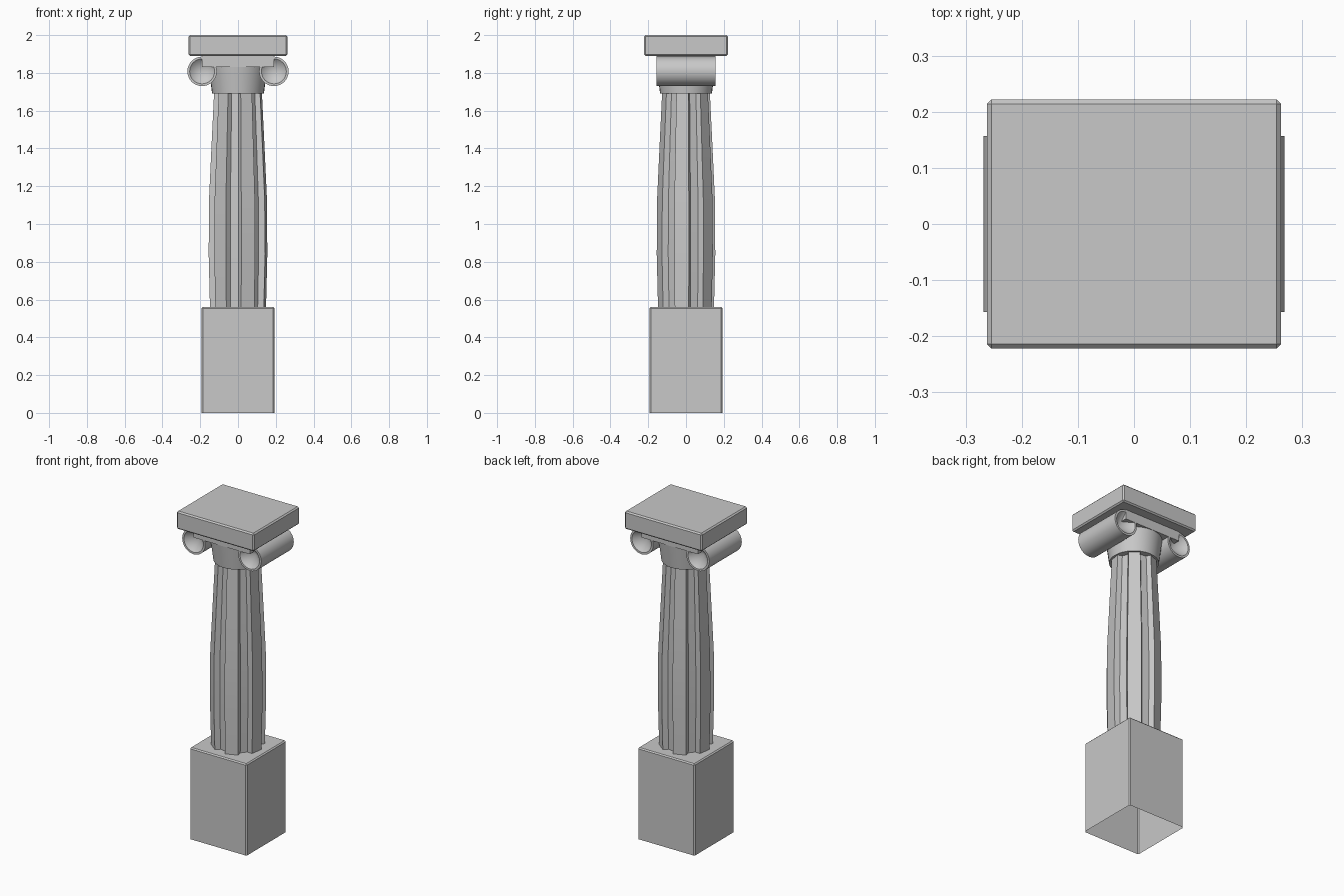
import bpy, bmesh
from math import sin, cos, pi, radians

if "Cube" in bpy.data.objects:
    bpy.data.objects.remove(bpy.data.objects["Cube"], do_unlink=True)

GREY = (0.58, 0.58, 0.58, 1)
stone = bpy.data.materials.new("grey_stone")
stone.use_nodes = True
stone.diffuse_color = GREY
stone.node_tree.nodes["Principled BSDF"].inputs["Base Color"].default_value = GREY


def finish(name, bm, smooth=False):
    bmesh.ops.recalc_face_normals(bm, faces=bm.faces)
    mesh = bpy.data.meshes.new(name)
    bm.to_mesh(mesh)
    bm.free()
    mesh.materials.append(stone)
    ob = bpy.data.objects.new(name, mesh)
    bpy.context.collection.objects.link(ob)
    if smooth:
        bpy.ops.object.select_all(action='DESELECT')
        ob.select_set(True)
        bpy.context.view_layer.objects.active = ob
        bpy.ops.object.shade_smooth_by_angle(angle=radians(30))
    return ob


def block(name, half_x, half_y, z0, z1, bevel=0, open_bottom=False):
    bm = bmesh.new()
    bmesh.ops.create_cube(bm, size=2)
    for v in bm.verts:
        v.co = (v.co.x * half_x, v.co.y * half_y, z1 if v.co.z > 0 else z0)
    bm.normal_update()
    if open_bottom:
        bottom = [f for f in bm.faces if f.normal.z < -0.9]
        bmesh.ops.delete(bm, geom=bottom, context='FACES')
    if bevel:
        edges = [e for e in bm.edges if not e.is_boundary]
        bmesh.ops.bevel(bm, geom=edges, offset=bevel, segments=1, affect='EDGES')
    return finish(name, bm)


def loft(name, outline, rings, caps=True):
    """Stack scaled copies of a unit outline; rings are (radius, height)."""
    bm = bmesh.new()
    loops = [[bm.verts.new((x * r, y * r, z)) for x, y in outline] for r, z in rings]
    n = len(outline)
    for a, b in zip(loops, loops[1:]):
        for i in range(n):
            j = (i + 1) % n
            bm.faces.new((a[i], a[j], b[j], b[i]))
    if caps:
        bm.faces.new(loops[0])
        bm.faces.new(loops[-1])
    bmesh.ops.remove_doubles(bm, verts=bm.verts, dist=1e-5)
    return finish(name, bm, smooth=True)


circle = [(cos(2 * pi * i / 32), sin(2 * pi * i / 32)) for i in range(32)]

# Fluted outline: six ridges with sloping walls down to six flat grooves
flutes = []
for k in range(6):
    ridge = radians(-69 + 60 * k)
    for offset, r in ((-14.5, 1), (14.5, 1), (20, 0.8), (40, 0.8)):
        a = ridge + radians(offset)
        flutes.append((r * cos(a), r * sin(a)))

# Pedestal, open underneath
block("pedestal", 0.193, 0.193, 0, 0.56, bevel=0.007, open_bottom=True)

# Shaft with a gentle swelling
loft("fluted_shaft", flutes,
     [(0.149, 0.555), (0.156, 0.84), (0.154, 1.13), (0.141, 1.41), (0.127, 1.70)])

# Flared collar under the scrolls
loft("collar", circle, [(0.137, 1.69), (0.156, 1.835)])

# Scroll band and the two rolls with hollow dished ends
block("scroll_band", 0.19, 0.157, 1.832, 1.89)
HALF, RIM, DISH = 0.157, 0.066, 0.06
roll_rings = [(0, HALF - DISH), (RIM, HALF), (0.078, HALF)]
roll_rings += [(r, -t) for r, t in reversed(roll_rings)]
for side, x in (("left", 0.19), ("right", -0.19)):
    roll = loft(side + "_scroll_roll", circle, roll_rings, caps=False)
    roll.rotation_euler.x = pi / 2
    roll.location = (x, 0, 1.808)

# Top slab
block("top_slab", 0.262, 0.222, 1.89, 2.0, bevel=0.008)
